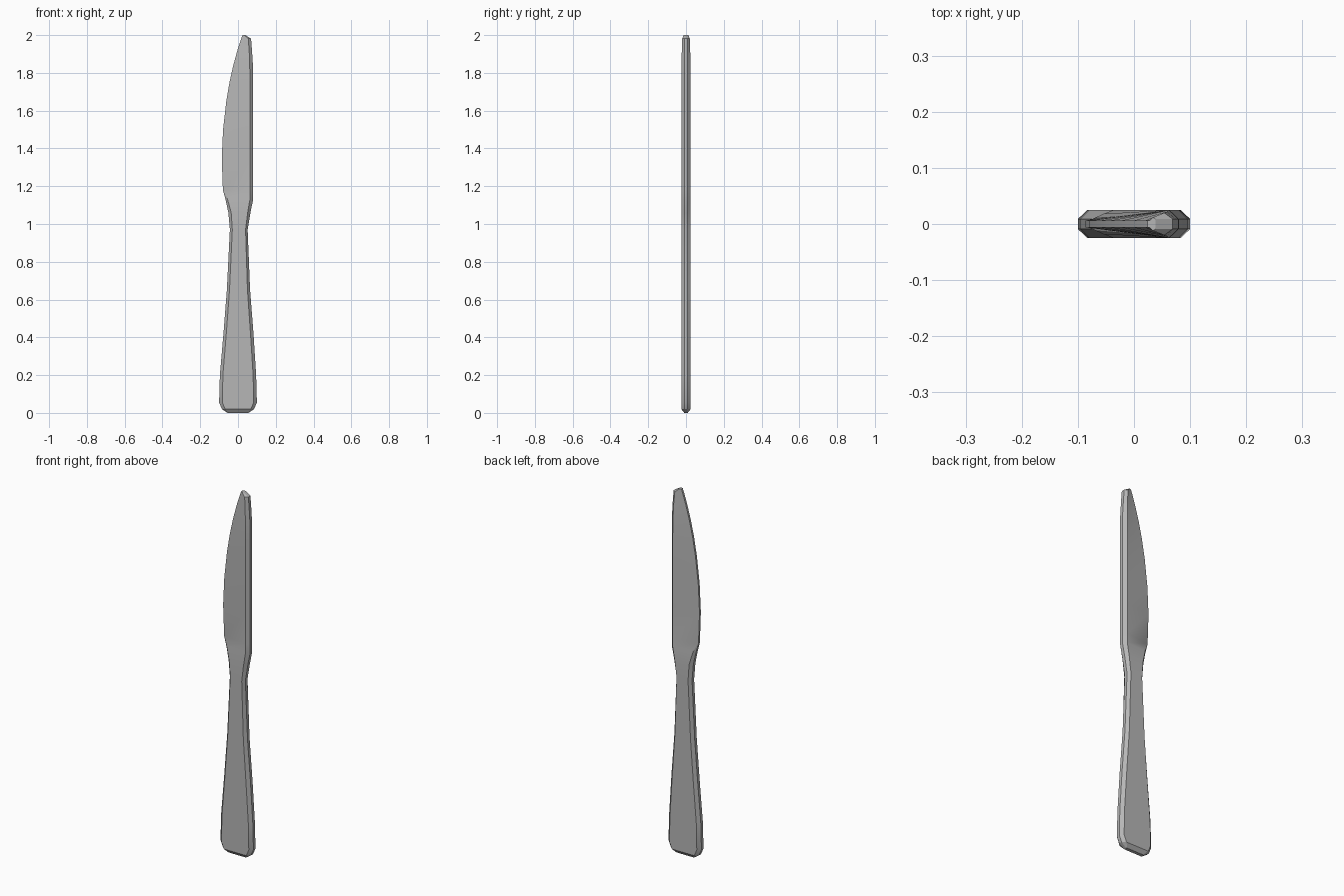
import bpy, bmesh

# Sections up the knife: z, left edge, left crease, right crease, right edge,
# half-thickness at left edge, left crease, right crease, right edge
HANDLE = [
    (0.00, -0.055, -0.050, 0.050, 0.055, .006, .009, .009, .006),
    (0.02, -0.085, -0.068, 0.068, 0.085, .009, .025, .025, .009),
    (0.055, -0.10, -0.083, 0.083, 0.10, .009, .025, .025, .009),
    (0.20, -0.096, -0.080, 0.080, 0.096, .009, .025, .025, .009),
    (0.42, -0.077, -0.062, 0.066, 0.082, .009, .025, .025, .009),
    (0.65, -0.059, -0.045, 0.050, 0.064, .009, .025, .025, .009),
    (0.97, -0.043, -0.030, 0.040, 0.051, .009, .025, .025, .009),
]
NECK = [
    (1.06, -0.051, -0.036, 0.051, 0.066, .009, .025, .025, .009),
    (1.13, -0.066, -0.055, 0.063, 0.080, .007, .018, .025, .009),
    (1.18, -0.080, -0.076, 0.063, 0.080, .006, .008, .025, .009),
]
# Blade: z, cutting edge, spine crease, spine, half-thickness
BLADE = [
    (1.35, -0.086, 0.063, 0.080, .025),
    (1.50, -0.079, 0.063, 0.080, .025),
    (1.65, -0.062, 0.063, 0.080, .025),
    (1.75, -0.045, 0.063, 0.080, .025),
    (1.84, -0.025, 0.062, 0.079, .025),
    (1.92, -0.003, 0.059, 0.074, .022),
    (1.982, 0.017, 0.054, 0.069, .020),
    (2.00, 0.024, 0.034, 0.038, .012),
]
sections = HANDLE + NECK + [
    (z, e, e + 0.004, c, s, .006, .0065, t, .009) for z, e, c, s, t in BLADE]

# Loft the eight-sided sections into one body
bm = bmesh.new()
rings = []
for s in sections:
    z, xs, ys = s[0], s[1:5], s[5:9]
    front = [bm.verts.new((x, -y, z)) for x, y in zip(xs, ys)]
    back = [bm.verts.new((x, y, z)) for x, y in zip(xs, ys)]
    rings.append(front + back[::-1])
for a, b in zip(rings, rings[1:]):
    for i in range(8):
        j = (i + 1) % 8
        bm.faces.new((a[i], a[j], b[j], b[i]))
bm.faces.new(rings[0][::-1])
bm.faces.new(rings[-1])
bmesh.ops.recalc_face_normals(bm, faces=bm.faces)

mesh = bpy.data.meshes.new("table_knife")
bm.to_mesh(mesh)
bm.free()
knife = bpy.data.objects.new("table_knife", mesh)
bpy.context.collection.objects.link(knife)

# Dark steel
steel = bpy.data.materials.new("dark_steel")
steel.diffuse_color = (0.47, 0.47, 0.47, 1)
mesh.materials.append(steel)

# Soft faces, crisp bevel lines
bpy.context.view_layer.objects.active = knife
knife.select_set(True)
bpy.ops.object.shade_smooth_by_angle(angle=0.5)
